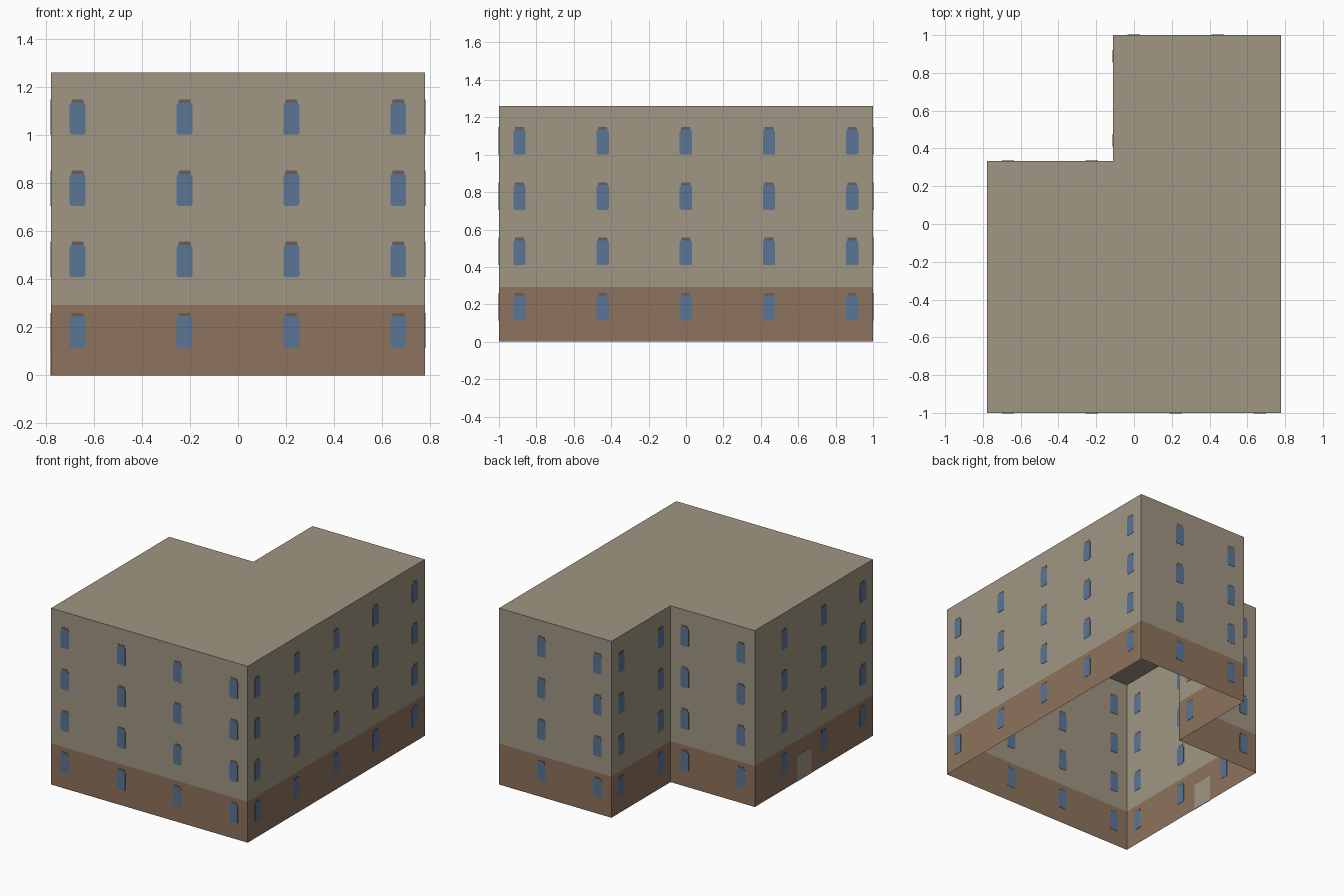
import bpy
import bmesh
from mathutils import Vector

cube = bpy.data.objects.get("Cube")
if cube:
    bpy.data.objects.remove(cube)

HEIGHT, BRICK_TOP = 1.26, 0.293
FLOOR, BAY, MARGIN = 0.296, 0.4445, 0.11
CORNERS = [(-0.777, -1), (0.777, -1), (0.777, 1), (-0.111, 1), (-0.111, 0.333), (-0.777, 0.333)]
UP = Vector((0, 0, 1))


def material(name, rgb):
    mat = bpy.data.materials.new(name)
    mat.use_nodes = True
    mat.diffuse_color = (*rgb, 1)
    mat.node_tree.nodes["Principled BSDF"].inputs["Base Color"].default_value = (*rgb, 1)
    return mat


stone = material("tan_stone", (0.352, 0.305, 0.223))
brick = material("brown_brick", (0.270, 0.171, 0.109))
glass = material("blue_glass", (0.102, 0.178, 0.305))
shade = material("dark_lintel", (0.147, 0.107, 0.084))


def finish(name, bm, *mats):
    mesh = bpy.data.meshes.new(name)
    bm.to_mesh(mesh)
    bm.free()
    for mat in mats:
        mesh.materials.append(mat)
    obj = bpy.data.objects.new(name, mesh)
    bpy.context.collection.objects.link(obj)
    return obj


def plate(bm, origin, along, profile, half=0.002):
    """Thin slab through a wall, so it shows on both of its sides."""
    normal = along.cross(UP)
    verts = [bm.verts.new(origin + along * u + UP * v - normal * half) for u, v in profile]
    face = bm.faces.new(verts)
    grown = bmesh.ops.extrude_face_region(bm, geom=[face])["geom"]
    moved = [g for g in grown if isinstance(g, bmesh.types.BMVert)]
    bmesh.ops.translate(bm, verts=moved, vec=normal * 2 * half)


# Hollow shell: flat roof, thin walls, open underneath, split at the brick line
bm = bmesh.new()
rings = [[bm.verts.new((x, y, z)) for x, y in CORNERS] for z in (0, BRICK_TOP, HEIGHT)]
for level, (low, high) in enumerate(zip(rings, rings[1:])):
    for i in range(len(CORNERS)):
        j = (i + 1) % len(CORNERS)
        face = bm.faces.new((low[i], low[j], high[j], high[i]))
        face.material_index = 1 if level == 0 else 0
bm.faces.new(rings[-1])
finish("building_shell", bm, stone, brick)

# Windows with clipped corners and a dark strip under the lintel
PANE = [(-0.026, 0.113), (0.026, 0.113), (0.033, 0.12), (0.033, 0.236),
        (0.026, 0.246), (-0.026, 0.246), (-0.033, 0.236), (-0.033, 0.12)]
STRIP = [(-0.026, 0.246), (0.026, 0.246), (0.023, 0.26), (-0.023, 0.26)]
panes, strips = bmesh.new(), bmesh.new()
for i, start in enumerate(CORNERS):
    a = Vector((*start, 0))
    b = Vector((*CORNERS[(i + 1) % len(CORNERS)], 0))
    along = (b - a).normalized()
    # bays are counted from the end with the lower coordinate
    first = min(a, b, key=lambda p: p.x + p.y)
    step = along if first == a else -along
    distance = MARGIN
    while distance < (b - a).length - 0.05:
        for storey in range(4):
            origin = first + step * distance + UP * storey * FLOOR
            plate(panes, origin, along, PANE)
            plate(strips, origin, along, STRIP)
        distance += BAY
finish("window_panes", panes, glass)
finish("window_lintels", strips, shade)

# Side door, between two ground floor windows
bm = bmesh.new()
plate(bm, Vector((-0.777, -0.222, 0)), Vector((0, -1, 0)),
      [(-0.08, 0), (0.08, 0), (0.08, 0.185), (-0.08, 0.185)])
finish("side_door", bm, stone)
